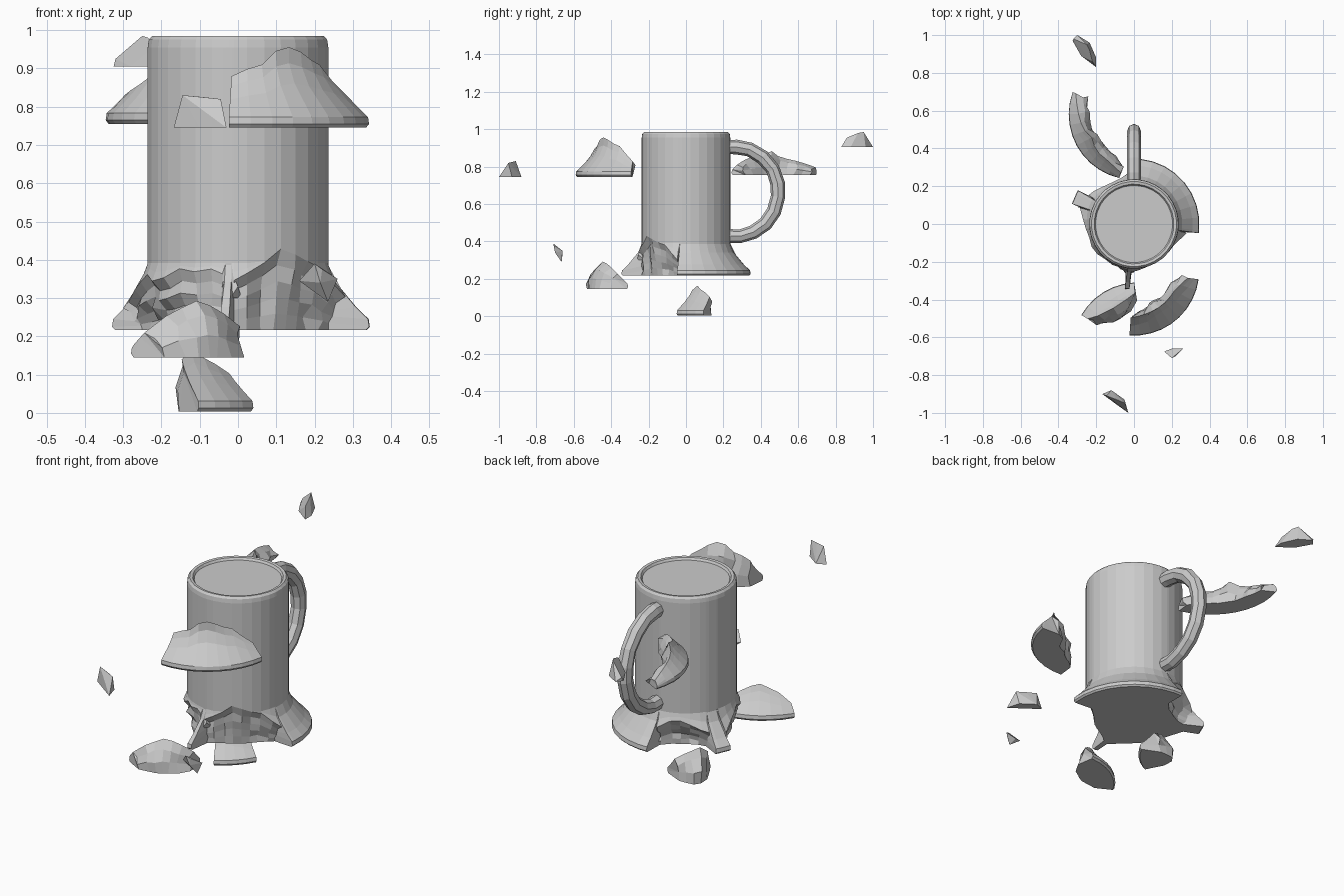
import bpy, bmesh, random
from math import sin, cos, pi, radians
from mathutils import Vector

if "Cube" in bpy.data.objects:
    bpy.data.objects.remove(bpy.data.objects["Cube"])

random.seed(4)
R = 0.237
# flared foot profile: (height above foot, radius)
FLARE = [(0, .338), (.008, .346), (.028, .343), (.06, .31), (.09, .282), (.125, .256), (.17, R)]


def lerp_list(vals, t):
    f = max(0, min(1, t)) * (len(vals) - 1)
    i = min(int(f), len(vals) - 2)
    return vals[i] + (vals[i + 1] - vals[i]) * (f - i)


def flare_r(h):
    for (h0, r0), (h1, r1) in zip(FLARE, FLARE[1:]):
        if h <= h1:
            return r0 + (r1 - r0) * (h - h0) / (h1 - h0)
    return R


def jit(s):
    return random.uniform(-s, s)


def finish(name, bm):
    bmesh.ops.remove_doubles(bm, verts=bm.verts, dist=1e-5)
    bmesh.ops.recalc_face_normals(bm, faces=bm.faces)
    me = bpy.data.meshes.new(name)
    bm.to_mesh(me)
    bm.free()
    ob = bpy.data.objects.new(name, me)
    bpy.context.collection.objects.link(ob)
    return ob


def bridge(bm, loops, closed_u, closed_v):
    n, m = len(loops), len(loops[0])
    for i in range(n if closed_u else n - 1):
        for j in range(m if closed_v else m - 1):
            a, b = loops[i], loops[(i + 1) % n]
            k = (j + 1) % m
            bm.faces.new((a[j], b[j], b[k], a[k]))


def pol(r, a, z, c=(0, 0)):
    return Vector((c[0] + r * cos(radians(a)), c[1] + r * sin(radians(a)), z))


# --- tankard body with chunks broken out of the foot ---
# (start angle, end angle, break heights, depth radius at the foot)
HOLES = [(-94, -8, [.13, .165, .21, .19, .16, .08], .195),
         (93, 149, [.1, .14, .145, .12, .08], .2),
         (162, 262, [.06, .12, .15, .13, .16, .155, .15], .215)]
BASE = .217
angles = {i * 11.25 - 95.5 for i in range(32)}
for a0, a1, _, _ in HOLES:
    angles |= {a0, a0 + 1.5, a1 - 1.5, a1}


def break_at(a):
    for a0, a1, hs, rin in HOLES:
        for s in (-360, 0, 360):
            if a0 + 1 < a + s < a1 - 1:
                t = (a + s - a0) / (a1 - a0)
                return lerp_list(hs, t), rin + .05 * (1 - sin(pi * t)) ** 2
    return None


bm = bmesh.new()
cols = []
for a in sorted(angles):
    hit = break_at(a)
    if hit:
        h, rin = hit
        h += jit(.008)
        low = []
        for k in range(6):
            t = k / 5
            j = jit(.014) if 0 < k < 5 else 0
            low.append((rin + (flare_r(h) - rin) * t ** 2 + j, h * t))
    else:
        h = .17
        low = [(r, z) for z, r in FLARE if z not in (.09, )]
    top = max(h, .17) + .004
    mid = (h + top) / 2
    prof = low + [(flare_r(mid), mid), (R, top)]
    prof = [(r, z + BASE) for r, z in prof]
    prof += [(R, .955), (R - .003, .975), (R - .012, .985), (R - .026, .983), (R - .033, .972)]
    cols.append([bm.verts.new(pol(r, a, z)) for r, z in prof])
bridge(bm, cols, True, False)
for idx, z in ((0, BASE), (-1, .972)):
    c = bm.verts.new((0, 0, z))
    for i, col in enumerate(cols):
        bm.faces.new((col[idx], cols[(i + 1) % len(cols)][idx], c))
finish("tankard_body", bm)

# --- handle: faceted tube swept along a C in the YZ plane ---
PATH = [(.21, .905), (.27, .905), (.34, .892), (.41, .85), (.465, .785), (.49, .71), (.492, .64),
        (.47, .56), (.425, .495), (.36, .45), (.29, .428), (.21, .43)]
bm = bmesh.new()
rings = []
for i, (y, z) in enumerate(PATH):
    p, q = PATH[max(i - 1, 0)], PATH[min(i + 1, len(PATH) - 1)]
    d = Vector((0, q[0] - p[0], q[1] - p[1])).normalized()
    side = Vector((1, 0, 0))
    up = d.cross(side)
    s = 1 + jit(.05)
    rings.append([bm.verts.new(Vector((0, y, z)) + side * cos(k * pi / 4) * .036 * s
                               + up * sin(k * pi / 4) * .038 * s) for k in range(8)])
bridge(bm, rings, False, True)
bm.faces.new(rings[0])
bm.faces.new(rings[-1])
finish("handle", bm)


# --- large shards: arcs of the flared foot with ragged inner faces ---
def shard(name, centre, base, a0, a1, heights, rin):
    bm = bmesh.new()
    loops = []
    n = max(4, round((a1 - a0) / 10))
    for i in range(n + 1):
        t = i / n
        a = a0 + (a1 - a0) * t
        h = lerp_list(heights, t) + jit(.006)
        r0 = rin + .05 * (1 - sin(pi * t)) ** 2 + jit(.012)
        hs = [0, min(.01, h * .2), min(.028, h * .4), h * .55, h * .8, h]
        pts = [(flare_r(z), z) for z in hs]
        pts += [(r0 + (flare_r(h) - r0) * u * u - .006 + jit(.014), h * u) for u in (.75, .4)]
        pts.append((r0, 0))
        loops.append([bm.verts.new(pol(r, a + (jit(2.5) if k > 5 else 0), base + z, centre))
                      for k, (r, z) in enumerate(pts)])
    bridge(bm, loops, False, True)
    bm.faces.new(loops[0])
    bm.faces.new(loops[-1])
    bmesh.ops.triangulate(bm, faces=[f for f in bm.faces if len(f.verts) > 4])
    finish(name, bm)


shard("front_right_shard", (0, -.245), .745, -94, -8, [.13, .165, .21, .19, .16, .08], .195)
shard("front_left_shard", (.02, -.655), .145, 93, 150, [.08, .125, .145, .13, .06], .19)
shard("back_left_shard", (0, .58), .755, 160, 257, [.04, .08, .085, .125, .09, .1, .06], .225)
shard("lower_shard", (-.265, .255), .003, -62, -28, [.14, .16, .13, .1], .19)


# --- small chips: hulls of a few points ---
def chip(name, pts):
    bm = bmesh.new()
    for p in pts:
        bm.verts.new(p)
    bmesh.ops.convex_hull(bm, input=bm.verts)
    finish(name, bm)


chip("back_chip", [(-.325, .97, .905), (-.3, 1, .905), (-.235, .96, .905), (-.2, .88, .905),
                   (-.2, .83, .905), (-.28, .89, .905), (-.32, .98, .925), (-.25, .95, .985),
                   (-.235, .92, .98), (-.22, .86, .955)])
chip("front_chip", [(-.168, -.9, .745), (-.12, -.88, .745), (-.05, -.93, .745), (-.03, -1, .745),
                    (-.1, -.95, .745), (-.145, -.91, .83), (-.09, -.93, .825), (-.045, -.95, .82)])
chip("tiny_chip", [(.16, -.675, .345), (.2, -.71, .39), (.22, -.7, .375), (.26, -.66, .35),
                   (.235, -.665, .29), (.215, -.7, .34), (.2, -.66, .335)])
# splinter left hanging on the front of the foot
chip("front_splinter", [(-.05, -.22, .3), (.01, -.22, .3), (-.04, -.25, .34), (0, -.255, .33),
                        (-.02, -.262, .3), (-.02, -.23, .38)])
